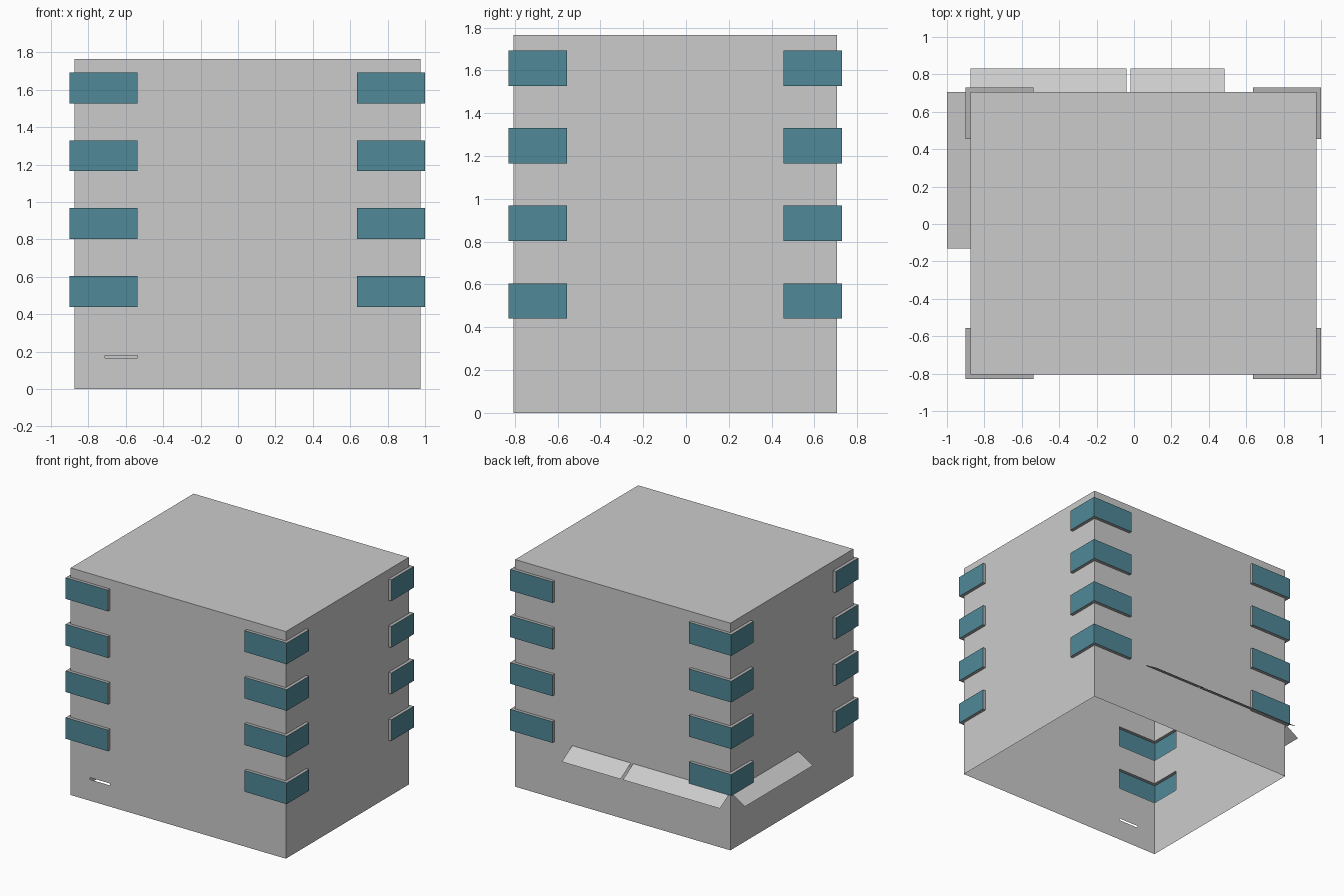
import bpy, bmesh
from mathutils import Vector

if "Cube" in bpy.data.objects:
    bpy.data.objects.remove(bpy.data.objects["Cube"])

CX, CY = 0.05, -0.05            # plan centre of the block
HX, HY, H = 0.925, 0.755, 1.765  # half sizes and height
IX, IY, OUT = 0.587, 0.505, 0.025  # where the corner windows begin, and their projection
LEVELS = [(0.44, 0.605), (0.803, 0.968), (1.165, 1.33), (1.527, 1.692)]
SLOT = (-0.71, -0.54, 0.165, 0.18)

glass = bpy.data.materials.new("window_glass")
glass.diffuse_color = (0.08, 0.25, 0.31, 1)
glass.use_nodes = True
glass.node_tree.nodes["Principled BSDF"].inputs["Base Color"].default_value = glass.diffuse_color
plain = bpy.data.materials.new("wall_grey")
plain.diffuse_color = (0.45, 0.45, 0.45, 1)
plain.use_nodes = True
plain.node_tree.nodes["Principled BSDF"].inputs["Base Color"].default_value = plain.diffuse_color


def finish(name, bm, mats=()):
    me = bpy.data.meshes.new(name)
    bm.to_mesh(me)
    bm.free()
    for m in mats:
        me.materials.append(m)
    ob = bpy.data.objects.new(name, me)
    bpy.context.collection.objects.link(ob)
    return ob


# Building shell: thin walls and roof, open underneath
bm = bmesh.new()
bmesh.ops.create_cube(bm, size=1)
for v in bm.verts:
    v.co = Vector((CX + v.co.x * 2 * HX, CY + v.co.y * 2 * HY, (v.co.z + 0.5) * H))
bmesh.ops.delete(bm, geom=[f for f in bm.faces if f.normal.z < -0.5 or f.calc_center_median().z < 0.01],
                 context='FACES_ONLY')


def cut(axis, value, only=lambda f: True):
    faces = [f for f in bm.faces if abs(f.calc_center_median().z - H) > 1e-4 and only(f)]
    edges = {e for f in faces for e in f.edges}
    verts = {v for f in faces for v in f.verts}
    no = Vector((0, 0, 0))
    no[axis] = 1
    bmesh.ops.bisect_plane(bm, geom=faces + list(edges) + list(verts), plane_co=no * value, plane_no=no)


for s in (-1, 1):
    cut(0, CX + s * IX)
    cut(1, CY + s * IY)
for z in [z for lv in LEVELS for z in lv] + list(SLOT[2:]):
    cut(2, z)
cut(0, SLOT[0])

# Openings behind the corner windows and the small front slot
gone = []
for f in bm.faces:
    c = f.calc_center_median()
    corner = abs(c.x - CX) > IX and abs(c.y - CY) > IY
    window = corner and any(a < c.z < b for a, b in LEVELS)
    slot = c.y < CY - HY + 0.01 and SLOT[0] < c.x < SLOT[1] and SLOT[2] < c.z < SLOT[3]
    if window or slot:
        gone.append(f)
bmesh.ops.delete(bm, geom=gone, context='FACES')
finish("building_shell", bm)

# Wraparound corner windows, hollow towards the inside
PLAN = [(IX, HY), (IX, HY + OUT), (HX + OUT, HY + OUT), (HX + OUT, IY), (HX, IY), (HX, HY)]


def corner_windows(name, sx, sy):
    bm = bmesh.new()

    def face(vs, mat=0):
        bm.faces.new(vs if sx * sy > 0 else vs[::-1]).material_index = mat

    for z0, z1 in LEVELS:
        lo, hi = ([bm.verts.new((CX + sx * x, CY + sy * y, z)) for x, y in PLAN] for z in (z0, z1))
        for i in range(4):
            face([lo[i + 1], lo[i], hi[i], hi[i + 1]], 1 if i in (1, 2) else 0)
        for q in ((0, 1, 2, 5), (5, 2, 3, 4)):
            face([lo[i] for i in q])
            face([hi[i] for i in reversed(q)])
    finish(name, bm, (plain, glass))


for sx, nx in ((-1, "left"), (1, "right")):
    for sy, ny in ((-1, "front"), (1, "back")):
        corner_windows(f"{ny}_{nx}_windows", sx, sy)


# Thin sloping awnings on the back and left walls
def awning(name, a, b, out, top=0.45, drop=0.077):
    bm = bmesh.new()
    o = Vector((*out, -drop))
    p, q = Vector((*a, top)), Vector((*b, top))
    f = bm.faces.new([bm.verts.new(c) for c in (p, q, q + o, p + o)])
    f.normal_update()
    if f.normal.z < 0:
        f.normal_flip()
    finish(name, bm)


back, left = CY + HY, CX - HX
awning("back_awning_long", (left, back), (-0.04, back), (0, 0.127))
awning("back_awning_short", (-0.02, back), (0.485, back), (0, 0.127))
awning("left_awning", (left, back), (left, -0.13), (-0.125, 0))
